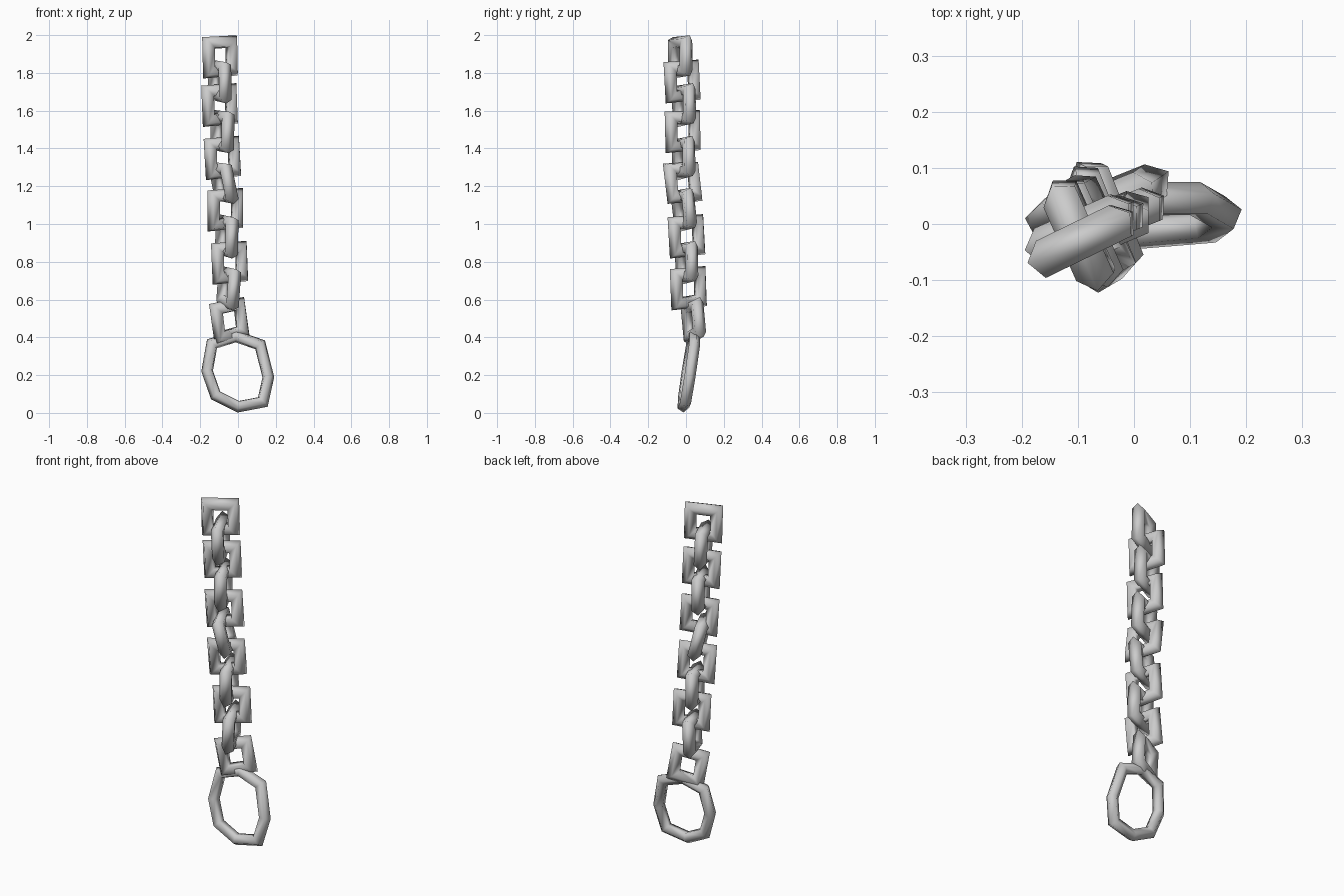
import bpy, bmesh
from math import sin, cos, pi, radians
from mathutils import Vector, Matrix

if "Cube" in bpy.data.objects:
    bpy.data.objects.remove(bpy.data.objects["Cube"])


def tube_loop(name, path, radius, sides, matrix, phase=0.0, depth=1.0):
    """Closed mitred tube around a path lying in the local XZ plane."""
    bm = bmesh.new()
    pts = [Vector((x, 0, z)) for x, z in path]
    n = len(pts)
    rings = []
    for i, p in enumerate(pts):
        a = (p - pts[i - 1]).normalized()
        b = (pts[(i + 1) % n] - p).normalized()
        tangent = (a + b).normalized()
        out = tangent.cross(Vector((0, 1, 0)))
        miter = min(1 / max(a.dot(tangent), 0.3), 1.35)
        ring = []
        for k in range(sides):
            t = phase + 2 * pi * k / sides
            ring.append(bm.verts.new(p - out * cos(t) * radius * miter
                                     + Vector((0, sin(t) * radius * depth, 0))))
        rings.append(ring)
    for i in range(n):
        r, s = rings[i], rings[(i + 1) % n]
        for k in range(sides):
            m = (k + 1) % sides
            bm.faces.new((r[k], r[m], s[m], s[k]))
    bmesh.ops.recalc_face_normals(bm, faces=bm.faces)
    mesh = bpy.data.meshes.new(name)
    bm.to_mesh(mesh)
    bm.free()
    obj = bpy.data.objects.new(name, mesh)
    bpy.context.collection.objects.link(obj)
    obj.matrix_world = matrix
    bpy.context.view_layer.objects.active = obj
    obj.select_set(True)
    bpy.ops.object.shade_smooth_by_angle(angle=radians(75))
    obj.select_set(False)
    return obj


# Chain links, top to bottom: centre x, y, z, then yaw, roll, pitch in degrees
links = [
    (-0.093, -0.030, 1.885, 26, 1, 0),
    (-0.098, -0.018, 1.755, 114, 2, -2),
    (-0.095, -0.010, 1.630, 24, 2, 0),
    (-0.083, -0.015, 1.490, 114, 1, 0),
    (-0.080, -0.012, 1.350, 23, 3, 0),
    (-0.078, -0.015, 1.220, 114, 1, -13),
    (-0.065, -0.010, 1.075, 23, 2, 6),
    (-0.060, 0.005, 0.935, 112, 3, 0),
    (-0.042, 0.004, 0.795, 22, 2, 0),
    (-0.050, 0.015, 0.660, 112, 3, 3),
    (-0.043, 0.040, 0.487, 22, 9, 2),
]
w, h = 0.068, 0.078
link_path = [(-w, -h), (w, -h + 0.01), (w, h), (-w, h - 0.005)]
for i, (x, y, z, yaw, roll, pitch) in enumerate(links):
    m = (Matrix.Translation((x, y, z))
         @ Matrix.Rotation(radians(yaw), 4, 'Z')
         @ Matrix.Rotation(radians(roll), 4, 'Y').inverted()
         @ Matrix.Rotation(radians(pitch), 4, 'X'))
    tube_loop(f"chain_link_{i + 1}", link_path, 0.036, 5, m, 0.2, 1.0)

# Large end ring: eight segments, leaning back towards the top
ring_path = [(0.0, -0.185), (0.130, -0.160), (0.160, -0.028), (0.118, 0.145),
             (-0.010, 0.190), (-0.135, 0.150), (-0.162, 0.005), (-0.118, -0.125)]
ring_m = (Matrix.Translation((0, 0.014, 0.218))
          @ Matrix.Rotation(radians(3), 4, 'Z')
          @ Matrix.Rotation(radians(-9), 4, 'X'))
tube_loop("end_ring", ring_path, 0.032, 5, ring_m, 0.2, 1.0)
